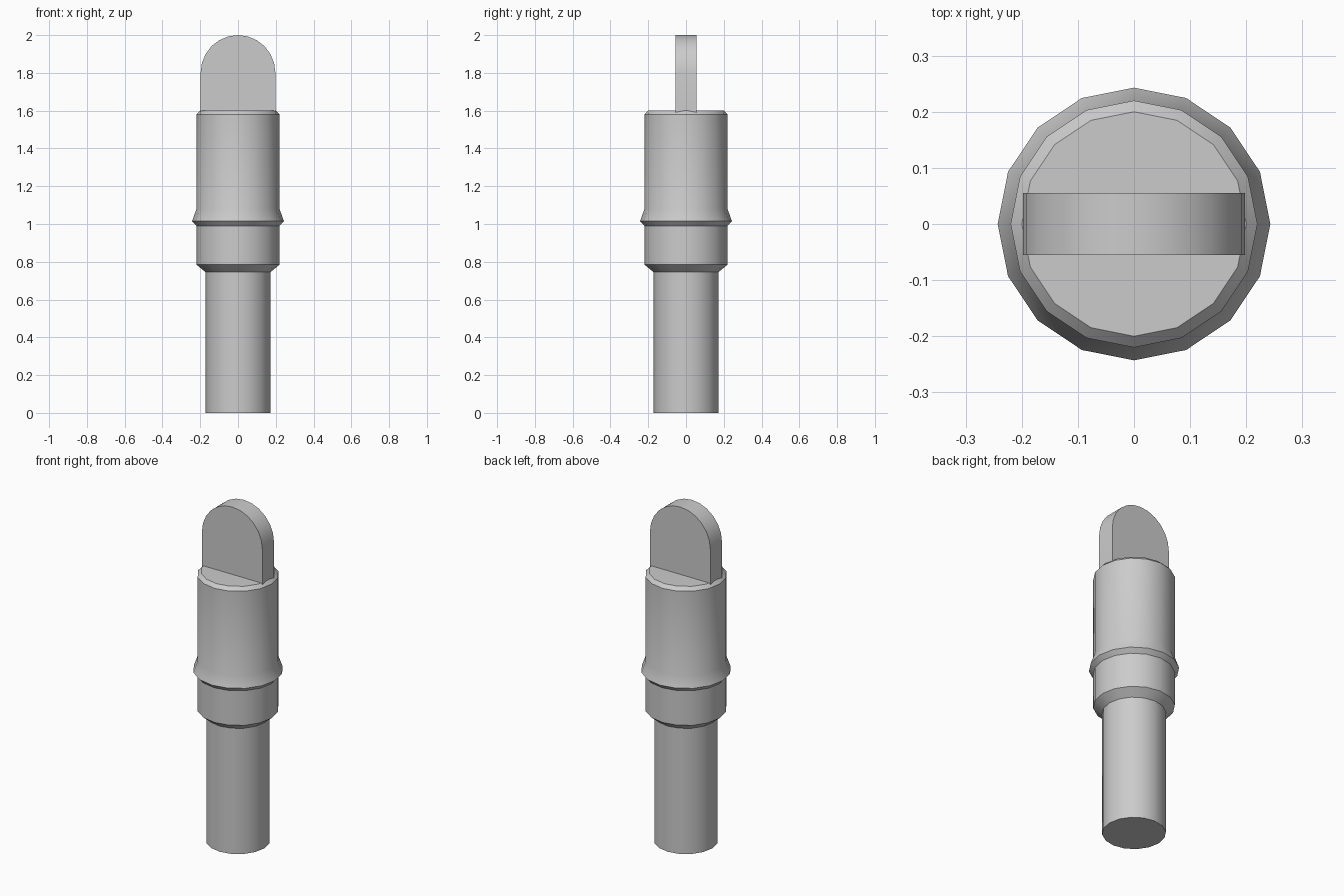
import bpy, bmesh
from math import sin, cos, pi, radians

if "Cube" in bpy.data.objects:
    bpy.data.objects.remove(bpy.data.objects["Cube"])


def finish(name, bm):
    bmesh.ops.recalc_face_normals(bm, faces=bm.faces)
    mesh = bpy.data.meshes.new(name)
    bm.to_mesh(mesh)
    bm.free()
    ob = bpy.data.objects.new(name, mesh)
    bpy.context.collection.objects.link(ob)
    bpy.ops.object.select_all(action='DESELECT')
    ob.select_set(True)
    bpy.context.view_layer.objects.active = ob
    bpy.ops.object.shade_smooth_by_angle(angle=radians(28))
    return ob


def lathe(name, profile, sides=16):
    """Stack rings of (radius, z) around z and cap both ends."""
    bm = bmesh.new()
    rings = [[bm.verts.new((r * cos(2 * pi * i / sides), r * sin(2 * pi * i / sides), z))
              for i in range(sides)] for r, z in profile]
    for a, b in zip(rings, rings[1:]):
        for i in range(sides):
            j = (i + 1) % sides
            bm.faces.new((a[i], a[j], b[j], b[i]))
    bm.faces.new(rings[0][::-1])
    bm.faces.new(rings[-1])
    return finish(name, bm)


# Stem, lower collar, flared ring and upper barrel in one turned profile
lathe("turned_body", [(0.172, 0), (0.172, 0.745), (0.22, 0.785), (0.22, 0.99),
                      (0.243, 1.015), (0.22, 1.08), (0.22, 1.58), (0.20, 1.60)])

# Flat round-topped tab set into the barrel
half_w, half_t, centre_z = 0.198, 0.055, 1.80
outline = [(-half_w, 1.59), (half_w, 1.59)]
outline += [(half_w * cos(pi * i / 12), centre_z + 0.2 * sin(pi * i / 12)) for i in range(13)]
bm = bmesh.new()
face = bm.faces.new([bm.verts.new((x, -half_t, z)) for x, z in outline])
ext = bmesh.ops.extrude_face_region(bm, geom=[face], use_keep_orig=True)
bmesh.ops.translate(bm, vec=(0, 2 * half_t, 0),
                    verts=[g for g in ext["geom"] if isinstance(g, bmesh.types.BMVert)])
finish("rounded_tab", bm)
